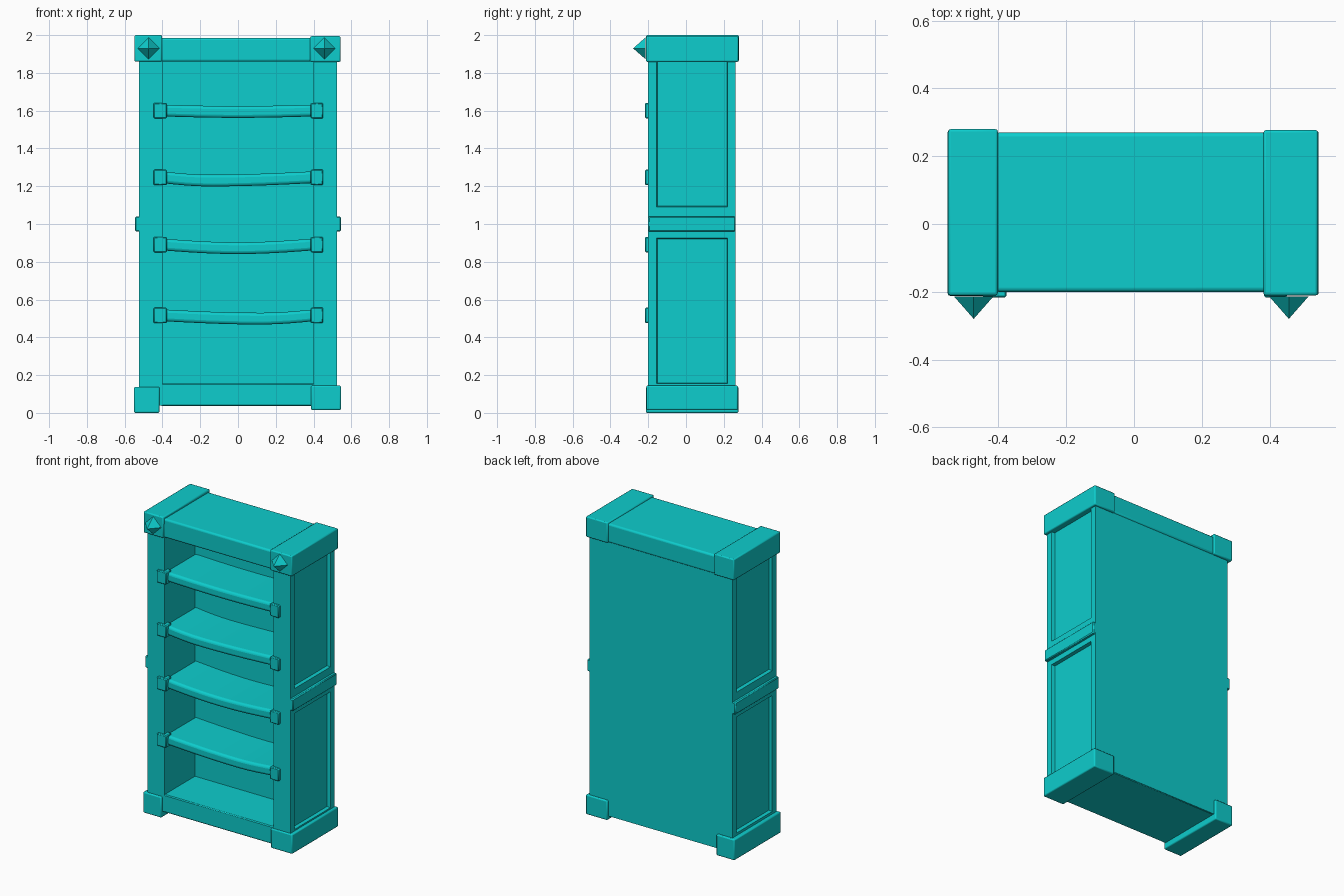
import bpy, bmesh, math
from mathutils import Vector

cube = bpy.data.objects.get("Cube")
if cube:
    bpy.data.objects.remove(cube, do_unlink=True)

TEAL = (0.004, 0.61, 0.61, 1.0)
teal = bpy.data.materials.new("teal paint")
teal.use_nodes = True
teal.diffuse_color = TEAL
teal.node_tree.nodes["Principled BSDF"].inputs["Base Color"].default_value = TEAL


def finish(name, bm, bevel=0.0, segments=1):
    """Turn a bmesh into a painted object with softened edges."""
    bmesh.ops.recalc_face_normals(bm, faces=bm.faces)
    mesh = bpy.data.meshes.new(name)
    bm.to_mesh(mesh)
    bm.free()
    mesh.materials.append(teal)
    obj = bpy.data.objects.new(name, mesh)
    bpy.context.collection.objects.link(obj)
    if bevel:
        mod = obj.modifiers.new("soft edges", "BEVEL")
        mod.width = bevel
        mod.segments = segments
        mod.limit_method = "ANGLE"
        mod.angle_limit = math.radians(40)
    bpy.ops.object.select_all(action="DESELECT")
    bpy.context.view_layer.objects.active = obj
    obj.select_set(True)
    bpy.ops.object.shade_smooth_by_angle(angle=math.radians(35))
    return obj


def box_mesh(x, y, z):
    bm = bmesh.new()
    bmesh.ops.create_cube(bm, size=1)
    for v in bm.verts:
        v.co = Vector([(r[0] + r[1]) / 2 + c * (r[1] - r[0])
                       for r, c in zip((x, y, z), v.co)])
    return bm


def box(name, x, y, z, bevel=0.005, segments=1):
    return finish(name, box_mesh(x, y, z), bevel, segments)


def cut(bm, axis, value):
    normal = Vector([float(i == axis) for i in range(3)])
    bmesh.ops.bisect_plane(bm, geom=bm.verts[:] + bm.edges[:] + bm.faces[:],
                           plane_co=normal * value, plane_no=normal)


# Side walls with two sunken panels on the outer face
PANEL_Y = (-0.155, 0.22)
PANELS_Z = ((0.155, 0.925), (1.09, 1.865))


def side_wall(name, side):
    bm = box_mesh(sorted((side * 0.40, side * 0.525)), (-0.2, 0.262), (0.04, 1.95))
    for y in PANEL_Y:
        cut(bm, 1, y)
    for z in PANELS_Z[0] + PANELS_Z[1]:
        cut(bm, 2, z)
    panels = []
    for f in bm.faces:
        c = f.calc_center_median()
        if (f.normal.x * side > 0.9 and PANEL_Y[0] < c.y < PANEL_Y[1]
                and any(a < c.z < b for a, b in PANELS_Z)):
            panels.append(f)
    bmesh.ops.inset_individual(bm, faces=panels, thickness=0.006, depth=-0.022)
    finish(name, bm)


for label, side in (("left", 1), ("right", -1)):
    side_wall(label + "_side_wall", side)
    # Raised band around the middle of each side
    box(label + "_middle_band", sorted((side * 0.49, side * 0.545)),
        (-0.2, 0.262), (0.96, 1.04), 0.006)

# Back, top and base of the case
box("back_panel", (-0.41, 0.41), (0.12, 0.262), (0.04, 1.95), 0)
box("top_board", (-0.41, 0.41), (-0.2, 0.27), (1.86, 1.985), 0.012, 3)
box("base_board", (-0.41, 0.41), (-0.2, 0.262), (0.037, 0.155), 0.006)

# Slightly uneven corner caps
box("right_top_cap", (-0.548, -0.402), (-0.211, 0.28), (1.86, 2.0), 0.007, 2)
box("left_top_cap", (0.382, 0.543), (-0.211, 0.277), (1.858, 1.994), 0.007, 2)
box("right_foot_cap", (-0.55, -0.416), (-0.212, 0.278), (0.0, 0.138), 0.007, 2)
box("left_foot_cap", (0.387, 0.545), (-0.21, 0.275), (0.015, 0.145), 0.007, 2)


# Pointed studs on the front of the top caps
def stud(name, x, z):
    bm = bmesh.new()
    bmesh.ops.create_cone(bm, cap_ends=True, segments=4, radius1=0.058,
                          radius2=0, depth=0.066)
    for v in bm.verts:
        v.co = Vector((x + v.co.x, -0.247 - v.co.z, z + v.co.y))
    finish(name, bm)


stud("right_stud", -0.473, 1.93)
stud("left_stud", 0.457, 1.93)


# Sagging shelves with a clip at each end
def shelf(number, z, sag, lowest):
    bm = box_mesh((-0.405, 0.405), (-0.195, 0.14), (z - 0.03, z + 0.032))
    for i in range(1, 12):
        cut(bm, 0, -0.405 + 0.81 * i / 12)
    for v in bm.verts:
        reach = 0.405 + lowest if v.co.x < lowest else 0.405 - lowest
        v.co.z -= sag * math.cos((v.co.x - lowest) / reach * math.pi / 2)
    finish(f"shelf_{number}", bm, 0.016, 3)
    box(f"right_clip_{number}", (-0.447, -0.376), (-0.217, -0.16), (z - 0.041, z + 0.041))
    box(f"left_clip_{number}", (0.384, 0.451), (-0.217, -0.16), (z - 0.041, z + 0.041))


for number, (z, sag, lowest) in enumerate(
        ((0.516, 0.018, 0.12), (0.891, 0.02, 0.0), (1.247, 0.018, -0.15), (1.6, 0.008, 0.0)), 1):
    shelf(number, z, sag, lowest)
